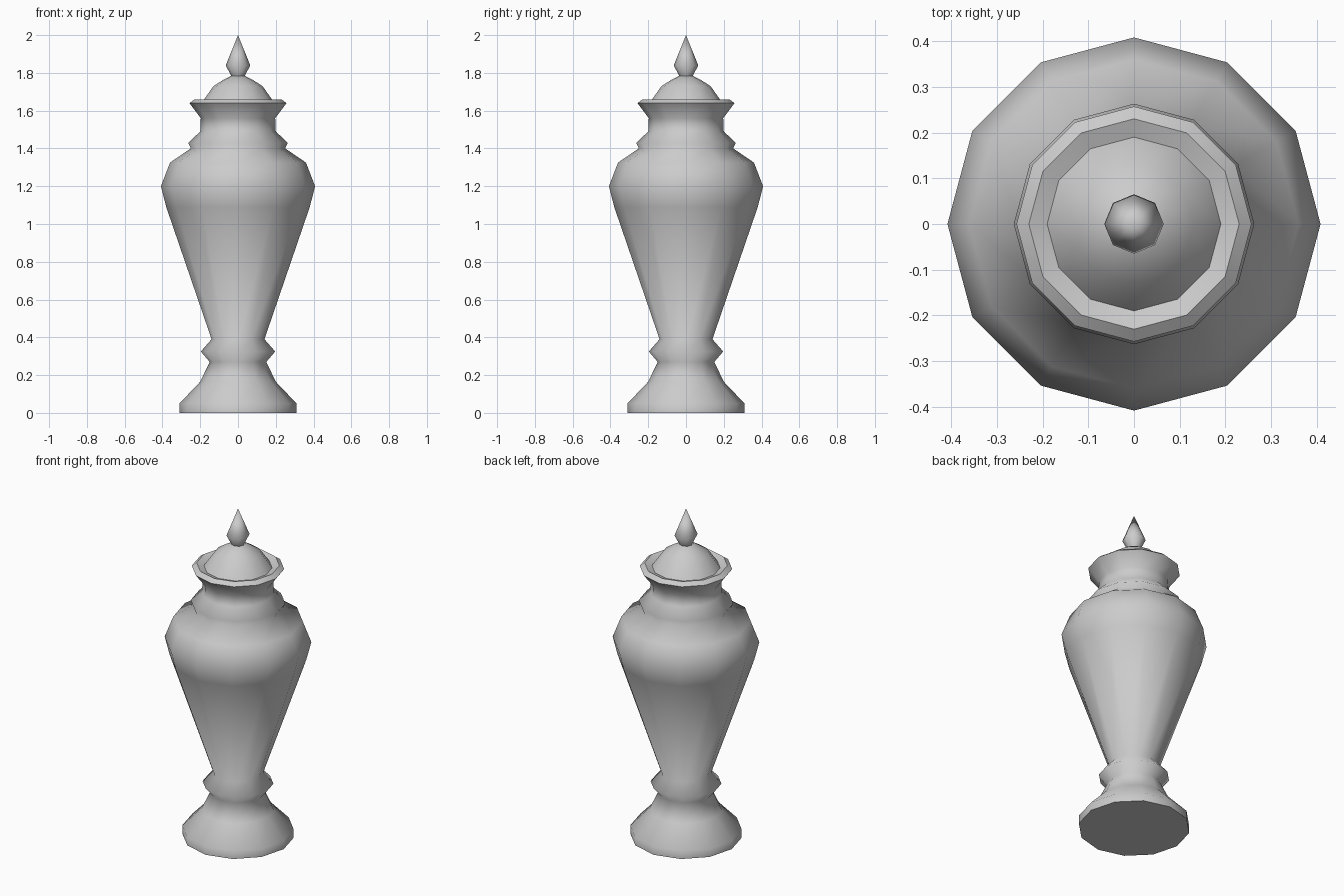
import bpy, bmesh, math

cube = bpy.data.objects.get("Cube")
if cube:
    bpy.data.objects.remove(cube, do_unlink=True)

stone = bpy.data.materials.new("grey stone")
stone.use_nodes = True
colour = (0.6, 0.6, 0.6, 1)
stone.diffuse_color = colour
stone.node_tree.nodes["Principled BSDF"].inputs["Base Color"].default_value = colour


def lathe(name, profile, sides, smooth_angle):
    """Spin a (radius, height) profile around z; zero radius makes a point."""
    bm = bmesh.new()
    rings = []
    for r, z in profile:
        count = sides if r > 0 else 1
        turns = [2 * math.pi * i / sides for i in range(count)]
        rings.append([bm.verts.new((r * math.cos(a), r * math.sin(a), z)) for a in turns])
    for low, high in zip(rings, rings[1:]):
        for i in range(sides):
            j = (i + 1) % sides
            if len(high) == 1:
                bm.faces.new((low[i], low[j], high[0]))
            else:
                bm.faces.new((low[i], low[j], high[j], high[i]))
    if profile[0][1] == 0:
        bm.faces.new(rings[0][::-1])
    mesh = bpy.data.meshes.new(name)
    bm.to_mesh(mesh)
    bm.free()
    mesh.materials.append(stone)
    obj = bpy.data.objects.new(name, mesh)
    bpy.context.collection.objects.link(obj)
    bpy.ops.object.select_all(action="DESELECT")
    obj.select_set(True)
    bpy.context.view_layer.objects.active = obj
    bpy.ops.object.shade_smooth_by_angle(angle=math.radians(smooth_angle))
    return obj


# Foot, stem bead, tapered belly, shoulder, collar and flared rim
lathe("urn_body", [
    (0.31, 0), (0.31, 0.05), (0.20, 0.165), (0.15, 0.27), (0.197, 0.325),
    (0.14, 0.39), (0.38, 1.09), (0.408, 1.20), (0.36, 1.325), (0.25, 1.40),
    (0.263, 1.43), (0.20, 1.49), (0.197, 1.56), (0.257, 1.64), (0.23, 1.66),
], 12, 88)

# Domed lid with the sunken ledge it rests on
lathe("lid", [
    (0.23, 1.66), (0.19, 1.645), (0.13, 1.73), (0.075, 1.765), (0.034, 1.785), (0, 1.787),
], 12, 60)

# Pointed finial
lathe("finial", [(0.034, 1.78), (0.065, 1.84), (0, 2.0)], 8, 88)
